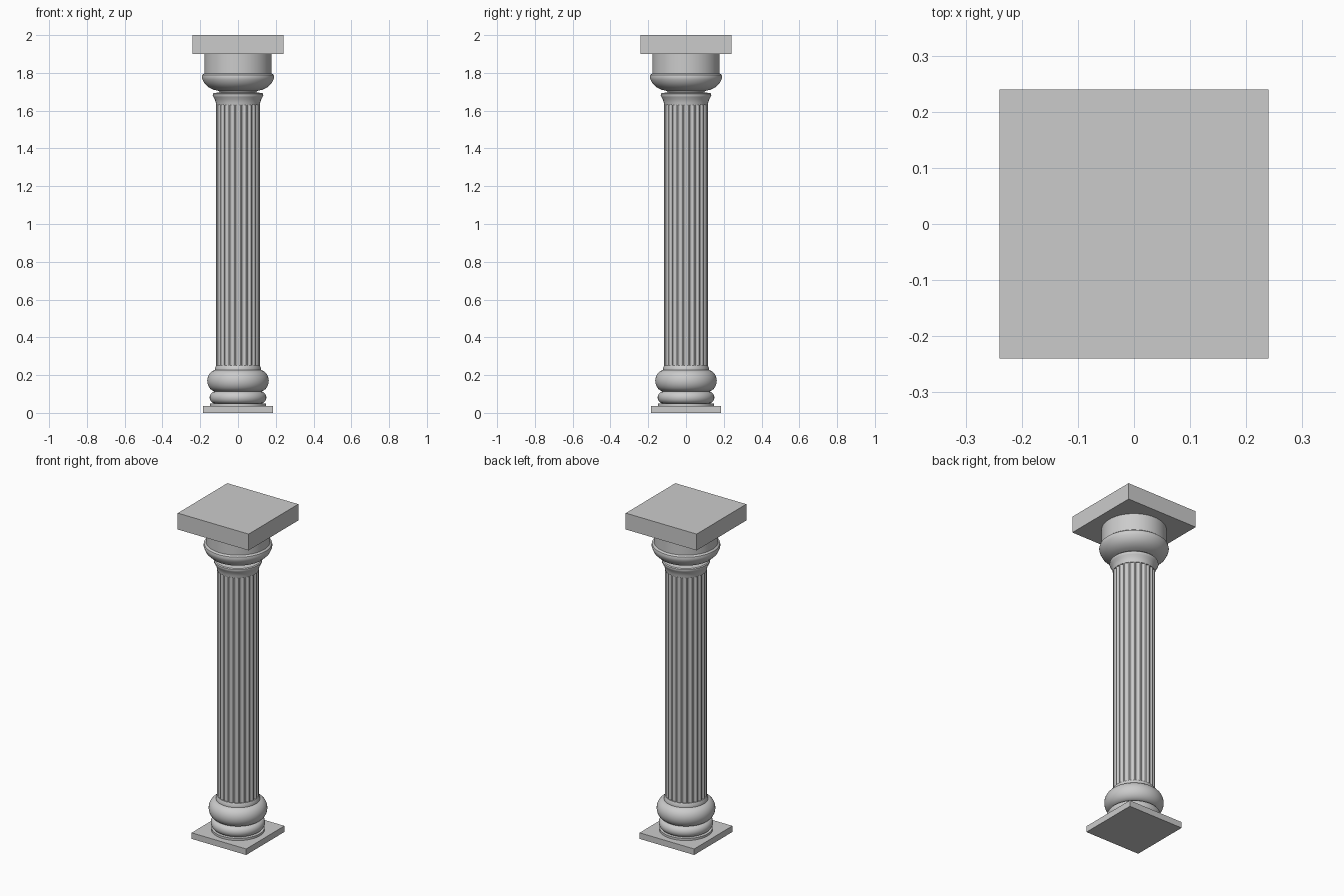
import bpy
import bmesh
from math import sin, cos, pi, radians

if "Cube" in bpy.data.objects:
    bpy.data.objects.remove(bpy.data.objects["Cube"])

stone = bpy.data.materials.new("grey stone")
stone.use_nodes = True
GREY = (0.6, 0.6, 0.6, 1)
stone.diffuse_color = GREY
stone.node_tree.nodes["Principled BSDF"].inputs["Base Color"].default_value = GREY


def finish(name, bm, smooth=True):
    bmesh.ops.recalc_face_normals(bm, faces=bm.faces)
    mesh = bpy.data.meshes.new(name)
    bm.to_mesh(mesh)
    bm.free()
    mesh.materials.append(stone)
    obj = bpy.data.objects.new(name, mesh)
    bpy.context.collection.objects.link(obj)
    if smooth:
        bpy.ops.object.select_all(action="DESELECT")
        obj.select_set(True)
        bpy.context.view_layer.objects.active = obj
        bpy.ops.object.shade_smooth_by_angle(angle=radians(35))
    return obj


def slab(name, half, z0, z1):
    bm = bmesh.new()
    bmesh.ops.create_cube(bm, size=1)
    bmesh.ops.scale(bm, vec=(2 * half, 2 * half, z1 - z0), verts=bm.verts)
    bmesh.ops.translate(bm, vec=(0, 0, (z0 + z1) / 2), verts=bm.verts)
    finish(name, bm, smooth=False)


def loft(name, rings):
    """Bridge rings of points and cap both ends."""
    bm = bmesh.new()
    loops = [[bm.verts.new(p) for p in ring] for ring in rings]
    n = len(loops[0])
    for low, high in zip(loops, loops[1:]):
        for i in range(n):
            j = (i + 1) % n
            bm.faces.new((low[i], low[j], high[j], high[i]))
    bm.faces.new(loops[0][::-1])
    bm.faces.new(loops[-1])
    finish(name, bm)


def lathe(name, profile, sides=64):
    turns = [2 * pi * i / sides for i in range(sides)]
    loft(name, [[(r * cos(a), r * sin(a), z) for a in turns] for r, z in profile])


def bulge(z0, z1, inner, outer, steps=14):
    """Half-ellipse profile of a rounded moulding."""
    mid, half = (z0 + z1) / 2, (z1 - z0) / 2
    return [(inner + (outer - inner) * sin(pi * i / steps),
             mid - half * cos(pi * i / steps)) for i in range(steps + 1)]


# Base: square plinth, thin ring and two rounded mouldings
slab("plinth", 0.185, 0, 0.037)
lathe("base_ring", [(0.148, 0.037), (0.148, 0.05)])
lathe("lower_torus", bulge(0.05, 0.113, 0.122, 0.15))
lathe("upper_torus", bulge(0.113, 0.227, 0.115, 0.163))
lathe("shaft_foot", [(0.122, 0.225), (0.122, 0.237), (0.116, 0.25)])

# Shaft with shallow concave flutes between narrow fillets
FLUTES, STEPS = 24, 8
section = []
for k in range(FLUTES):
    for s in range(STEPS):
        t = min(s / (STEPS - 1), 1)
        angle = 2 * pi * (k + 0.8 * (t - 0.5)) / FLUTES
        section.append((angle, 0.116 - 0.007 * sin(pi * t)))
loft("fluted_shaft", [[(r * cos(a), r * sin(a), z) for a, r in section]
                      for z in (0.24, 1.64)])

# Capital: flared collar, rounded echinus, drum and square slab
lathe("collar", [(0.116, 1.63), (0.118, 1.645), (0.123, 1.66), (0.13, 1.672),
                 (0.134, 1.68), (0.133, 1.688), (0.128, 1.693), (0.105, 1.696)])
lathe("echinus", [(0.095, 1.69), (0.1, 1.704), (0.13, 1.711), (0.158, 1.725),
                  (0.178, 1.745), (0.188, 1.765), (0.191, 1.778),
                  (0.188, 1.79), (0.178, 1.798)])
lathe("drum", [(0.178, 1.795), (0.178, 1.902)])
slab("abacus", 0.24, 1.9, 2)
